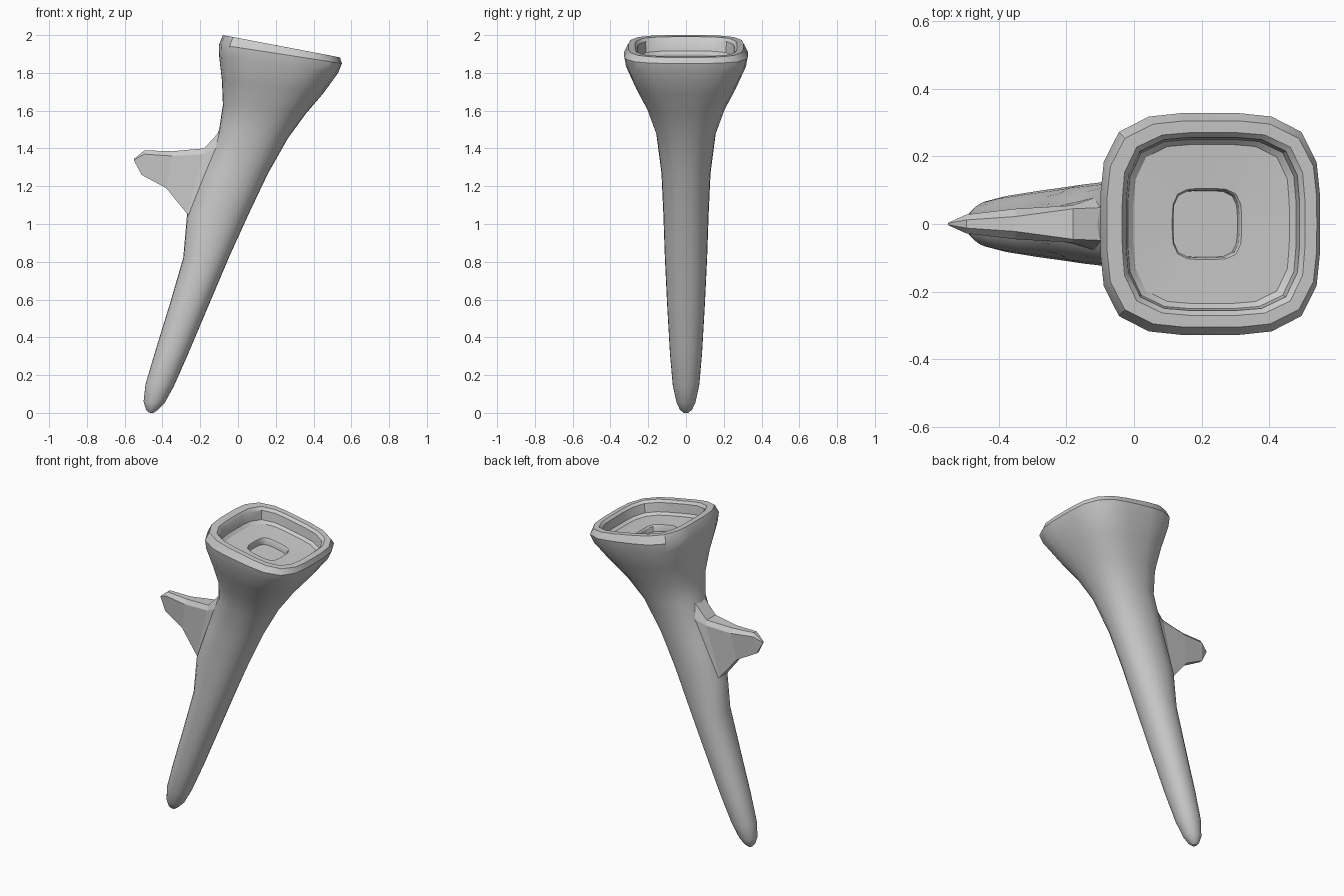
import bpy, bmesh, math

if "Cube" in bpy.data.objects:
    bpy.data.objects.remove(bpy.data.objects["Cube"])

SIDES = 24


def section(lx, lz, rx, rz, hw, n):
    """Rounded-square ring spanning left point to right point, half width hw."""
    pts = []
    for i in range(SIDES):
        a = 2 * math.pi * i / SIDES
        c, s = math.cos(a), math.sin(a)
        r = (abs(c) ** n + abs(s) ** n) ** (-1 / n)
        t = (1 + r * c) / 2
        pts.append((lx + (rx - lx) * t, hw * r * s, lz + (rz - lz) * t))
    return pts


def loft(name, rings):
    """Skin consecutive rings and cap both ends."""
    bm = bmesh.new()
    rows = [[bm.verts.new(p) for p in ring] for ring in rings]
    k = len(rows[0])
    for a, b in zip(rows, rows[1:]):
        for i in range(k):
            j = (i + 1) % k
            bm.faces.new((a[i], a[j], b[j], b[i]))
    bm.faces.new(rows[0][::-1])
    bm.faces.new(rows[-1])
    bmesh.ops.recalc_face_normals(bm, faces=bm.faces)
    mesh = bpy.data.meshes.new(name)
    bm.to_mesh(mesh)
    bm.free()
    ob = bpy.data.objects.new(name, mesh)
    bpy.context.collection.objects.link(ob)
    return ob


# outer skin: left x, left z, right x, right z, half width, squareness
outer = [
    (-.472, .001, -.448, .0, .012, 2),
    (-.487, .018, -.425, .015, .032, 2),
    (-.50, .06, -.39, .05, .05, 2),
    (-.49, .15, -.34, .14, .07, 2.1),
    (-.44, .32, -.265, .31, .085, 2.2),
    (-.36, .58, -.155, .57, .10, 2.2),
    (-.29, .82, -.045, .83, .112, 2.2),
    (-.27, 1.05, .06, 1.06, .12, 2.2),
    (-.19, 1.27, .16, 1.27, .13, 2.2),
    (-.10, 1.50, .265, 1.455, .157, 2.3),
    (-.08, 1.63, .36, 1.585, .205, 2.6),
    (-.085, 1.76, .45, 1.69, .265, 3),
    (-.10, 1.89, .53, 1.80, .318, 3.5),
    (-.10, 1.95, .55, 1.85, .328, 3.7),
    (-.08, 2.0, .54, 1.882, .305, 3.7),
]


def tilted(lx, rx, hw, depth, n=4):
    """Ring parallel to the slanted top, sunk by depth."""
    z = lambda x: 2.0 - .19 * (x + .08)
    d = .19 * depth
    return (lx - d, z(lx) - depth, rx - d, z(rx) - depth, hw, n)


# rim, tray recess and small central pit
inner = [
    tilted(-.035, .505, .27, .0),
    tilted(-.02, .492, .256, .015),
    tilted(-.005, .492, .25, .07),
    tilted(.015, .475, .235, .085),
    tilted(.13, .335, .105, .09),
    tilted(.135, .33, .10, .098),
    tilted(.138, .33, .098, .13),
]
body = loft("horn_body", [section(*s) for s in outer + inner])
bpy.ops.object.select_all(action='DESELECT')
body.select_set(True)
bpy.context.view_layer.objects.active = body
bpy.ops.object.shade_smooth_by_angle(angle=math.radians(32))


def spur_ring(tx, tz, tw, sx, sz, sw, bx, bz, bw):
    """Six-sided ring: top pair, side pair, bottom pair."""
    return [(tx, tw, tz), (sx, sw, sz), (bx, bw, bz),
            (bx, -bw, bz), (sx, -sw, sz), (tx, -tw, tz)]


# faceted side spur
spur = [
    spur_ring(-.06, 1.53, .05, -.08, 1.42, .09, -.20, 1.0, .06),
    spur_ring(-.18, 1.40, .045, -.18, 1.37, .055, -.27, 1.055, .04),
    spur_ring(-.35, 1.385, .022, -.35, 1.36, .045, -.38, 1.19, .025),
    spur_ring(-.495, 1.39, .012, -.495, 1.37, .028, -.51, 1.26, .012),
    spur_ring(-.55, 1.345, .002, -.55, 1.34, .003, -.55, 1.335, .002),
]
loft("side_spur", spur)
